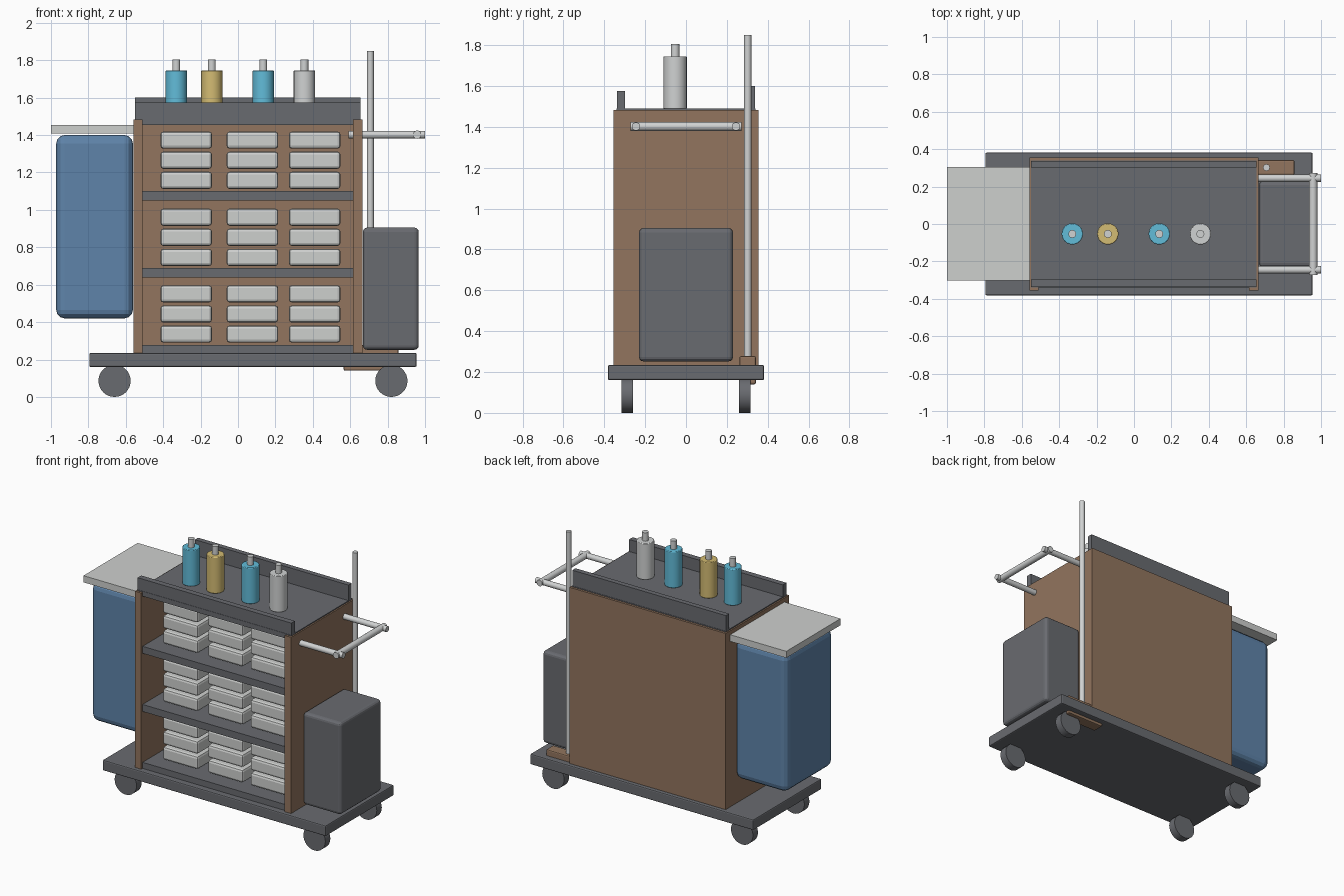
import bpy
import math

cube = bpy.data.objects.get("Cube")
if cube:
    bpy.data.objects.remove(cube, do_unlink=True)


def material(name, rgb):
    """Flat colour from 8-bit sRGB values, stored as linear."""
    lin = [((c / 255 + 0.055) / 1.055) ** 2.4 for c in rgb] + [1.0]
    m = bpy.data.materials.new(name)
    m.use_nodes = True
    m.diffuse_color = lin
    m.node_tree.nodes["Principled BSDF"].inputs["Base Color"].default_value = lin
    return m


BROWN = material("brown panel", (146, 117, 94))
GREY = material("dark grey plastic", (105, 107, 112))
LINEN = material("pale linen", (206, 208, 206))
BLUE = material("blue bag fabric", (95, 132, 170))
CYAN = material("cyan bottle", (98, 188, 217))
YELLOW = material("yellow bottle", (212, 188, 115))
METAL = material("pale metal", (208, 210, 210))


def finish(name, mat, bevel, segments):
    ob = bpy.context.object
    ob.name = name
    ob.data.materials.append(mat)
    if bevel:
        mod = ob.modifiers.new("Bevel", 'BEVEL')
        mod.width = bevel
        mod.segments = segments
        mod.limit_method = 'ANGLE'
    return ob


def box(name, x, y, z, mat, bevel=0.0, segments=2):
    """Box given by its (min, max) range on each axis."""
    bpy.ops.mesh.primitive_cube_add(size=1)
    ob = bpy.context.object
    for v in ob.data.vertices:
        v.co = [(r[0] + r[1]) / 2 + c * (r[1] - r[0]) for r, c in zip((x, y, z), v.co)]
    return finish(name, mat, bevel, segments)


def rod(name, centre, radius, length, mat, axis='Z', sides=24, bevel=0.0):
    rot = {'X': (0, math.pi / 2, 0), 'Y': (math.pi / 2, 0, 0), 'Z': (0, 0, 0)}[axis]
    bpy.ops.mesh.primitive_cylinder_add(vertices=sides, radius=radius, depth=length,
                                        location=centre, rotation=rot)
    bpy.ops.object.shade_smooth_by_angle(angle=math.radians(40))
    return finish(name, mat, bevel, 2)


# Base and wheels
box("base_deck", (-0.795, 0.955), (-0.382, 0.382), (0.16, 0.235), GREY, 0.008)
for side, x in (("right", -0.66), ("left", 0.82)):
    for end, y in (("front", -0.288), ("back", 0.288)):
        rod(f"wheel_{end}_{side}", (x, y, 0.086), 0.086, 0.056, GREY, 'Y', 32)
        bpy.ops.object.shade_smooth()

# Cabinet shell
WALL = (0.235, 1.483)
box("right_panel", (-0.56, -0.51), (-0.355, 0.355), WALL, BROWN)
box("left_panel", (0.615, 0.665), (-0.355, 0.355), WALL, BROWN)
box("back_panel", (-0.56, 0.665), (0.335, 0.356), WALL, BROWN)

# Shelves, top tray and its rails
for i, (low, high) in enumerate(((0.235, 0.278), (0.638, 0.688), (1.05, 1.10))):
    box(f"shelf_{i}", (-0.51, 0.615), (-0.34, 0.335), (low, high), GREY)
box("top_tray", (-0.55, 0.655), (-0.34, 0.34), (1.455, 1.49), GREY)
box("front_rail", (-0.55, 0.655), (-0.338, -0.298), (1.455, 1.575), GREY)
box("back_rail", (-0.55, 0.655), (0.302, 0.338), (1.455, 1.60), GREY)

# Folded towel stacks: three columns on each shelf
for row, base in enumerate((0.29, 0.70, 1.112)):
    for col, x in enumerate((-0.277, 0.077, 0.41)):
        for n in range(3):
            z = base + n * 0.1075
            box(f"towel_{row}_{col}_{n}", (x - 0.138, x + 0.138), (-0.255, 0.2),
                (z, z + 0.092), LINEN, 0.016)

# Spray bottles on the tray
for i, (x, mat) in enumerate(((-0.33, CYAN), (-0.14, YELLOW), (0.135, CYAN), (0.355, METAL))):
    rod(f"bottle_{i}", (x, -0.053, 1.617), 0.057, 0.257, mat, bevel=0.004)
    rod(f"bottle_cap_{i}", (x, -0.053, 1.773), 0.021, 0.064, METAL)

# Laundry bag with its lid
box("laundry_bag", (-0.972, -0.562), (-0.265, 0.265), (0.42, 1.40), BLUE, 0.045, 3)
box("bag_lid", (-1.0, -0.56), (-0.302, 0.305), (1.408, 1.455), LINEN)

# Waste bin
box("waste_bin", (0.668, 0.966), (-0.23, 0.23), (0.252, 0.905), GREY, 0.022, 3)

# Mop pole and holder
box("pole_holder", (0.565, 0.858), (0.262, 0.342), (0.14, 0.278), BROWN, 0.008)
rod("mop_pole", (0.708, 0.302, 1.045), 0.018, 1.61, METAL)

# Push handle
for side, y in (("front", -0.245), ("back", 0.245)):
    rod(f"handle_arm_{side}", (0.795, y, 1.402), 0.02, 0.41, METAL, 'X')
rod("handle_bar", (0.958, 0, 1.402), 0.022, 0.545, METAL, 'Y')
